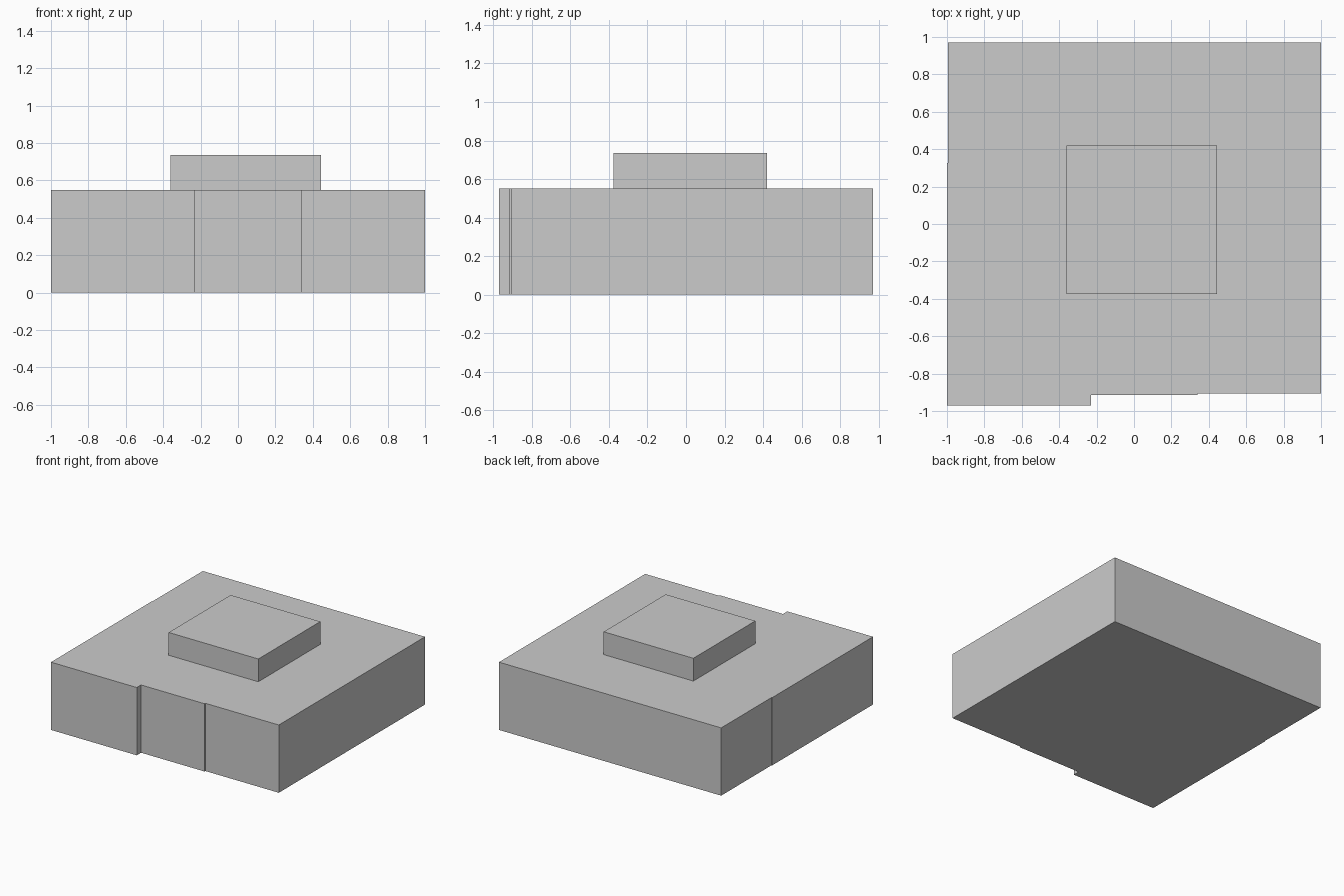
import bpy
import bmesh

if "Cube" in bpy.data.objects:
    bpy.data.objects.remove(bpy.data.objects["Cube"])


def extrude_outline(name, outline, z0, z1):
    """Closed prism from a counter-clockwise plan outline."""
    bm = bmesh.new()
    base = bm.faces.new([bm.verts.new((x, y, z0)) for x, y in outline])
    top = bmesh.ops.extrude_face_region(bm, geom=[base], use_keep_orig=True)
    verts = [g for g in top["geom"] if isinstance(g, bmesh.types.BMVert)]
    bmesh.ops.translate(bm, verts=verts, vec=(0, 0, z1 - z0))
    bmesh.ops.recalc_face_normals(bm, faces=bm.faces)
    mesh = bpy.data.meshes.new(name)
    bm.to_mesh(mesh)
    bm.free()
    obj = bpy.data.objects.new(name, mesh)
    bpy.context.collection.objects.link(obj)
    return obj


# Main block, with shallow steps along the front and left walls
extrude_outline("main_block", [
    (-1.0, -0.97), (-0.23, -0.97), (-0.23, -0.915), (0.34, -0.915),
    (0.34, -0.905), (1.0, -0.905), (1.0, 0.97), (-0.995, 0.97),
    (-0.995, 0.325), (-1.0, 0.325)], 0, 0.55)

# Rooftop core, running from the ground up through the block
extrude_outline("roof_core", [
    (-0.36, -0.375), (0.445, -0.375), (0.445, 0.42), (-0.36, 0.42)], 0, 0.735)
